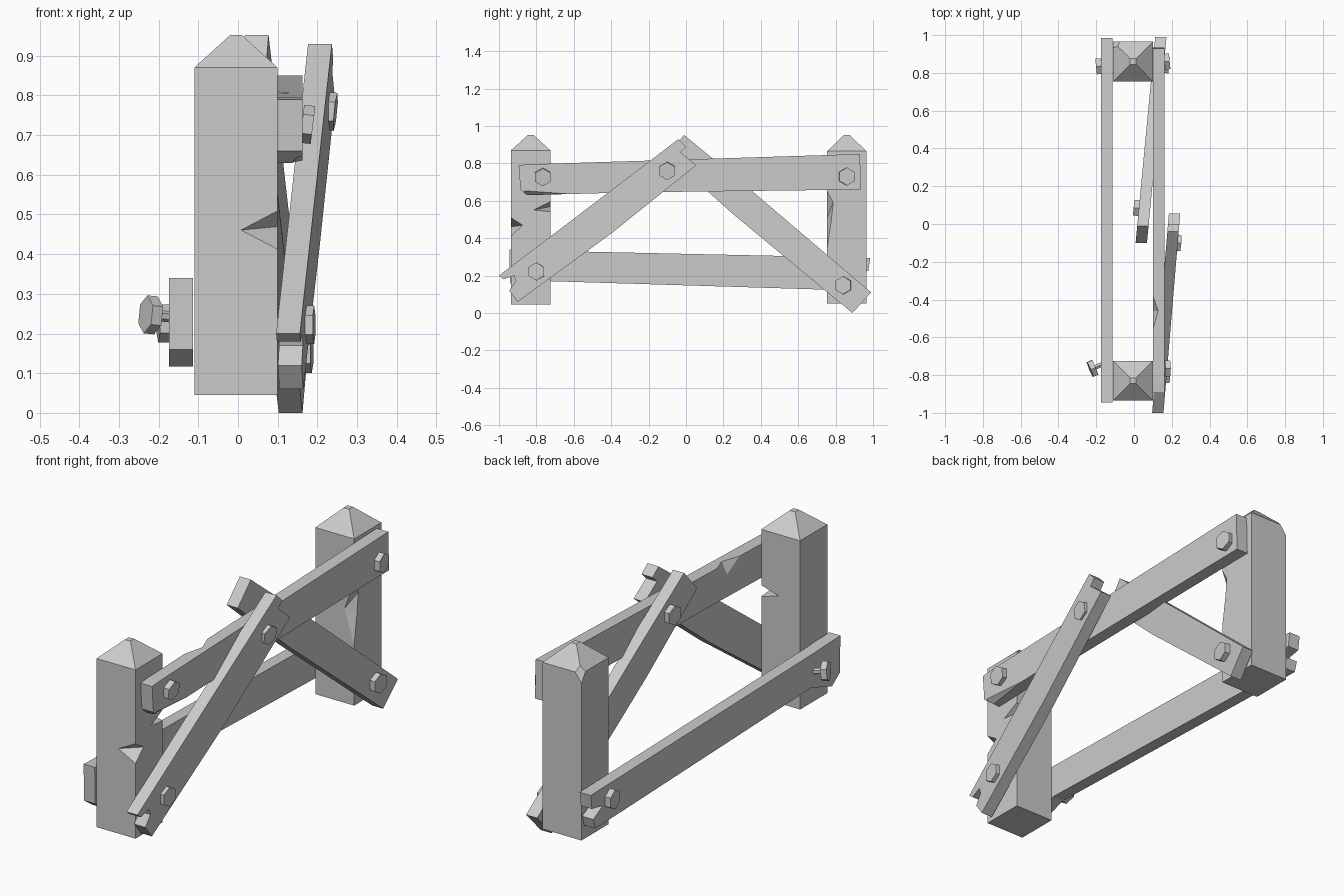
import bpy, bmesh
from mathutils import Matrix, Vector

if "Cube" in bpy.data.objects:
    bpy.data.objects.remove(bpy.data.objects["Cube"])

gray = bpy.data.materials.new("plain gray")
gray.use_nodes = True
gray.diffuse_color = (0.6, 0.6, 0.6, 1)
gray.node_tree.nodes["Principled BSDF"].inputs["Base Color"].default_value = (0.6, 0.6, 0.6, 1)


def finish(name, bm):
    bmesh.ops.recalc_face_normals(bm, faces=bm.faces)
    mesh = bpy.data.meshes.new(name)
    bm.to_mesh(mesh)
    bm.free()
    mesh.materials.append(gray)
    ob = bpy.data.objects.new(name, mesh)
    bpy.context.collection.objects.link(ob)
    return ob


def chip(ob, points):
    """Cut the convex hull of the points out of a part."""
    bm = bmesh.new()
    for p in points:
        bm.verts.new(p)
    bmesh.ops.convex_hull(bm, input=bm.verts)
    cutter = finish("chip_cutter", bm)
    cutter.hide_render = True
    mod = ob.modifiers.new("chip", "BOOLEAN")
    mod.operation, mod.solver, mod.object = "DIFFERENCE", "EXACT", cutter
    graph = bpy.context.evaluated_depsgraph_get()
    mesh = bpy.data.meshes.new_from_object(ob.evaluated_get(graph))
    ob.modifiers.clear()
    ob.data = mesh
    bpy.data.objects.remove(cutter)


def post(name, y0, y1, z0, z1, top):
    """Square post with a blunt pyramid cap."""
    bm = bmesh.new()
    yc = (y0 + y1) / 2
    rings = []
    for xa, xb, ya, yb, z in ((-0.11, 0.10, y0, y1, z0), (-0.11, 0.10, y0, y1, z1),
                              (-0.02, 0.01, yc - 0.015, yc + 0.015, top)):
        rings.append([bm.verts.new(p) for p in
                      ((xa, ya, z), (xb, ya, z), (xb, yb, z), (xa, yb, z))])
    for low, high in zip(rings, rings[1:]):
        for i in range(4):
            j = (i + 1) % 4
            bm.faces.new((low[i], low[j], high[j], high[i]))
    bm.faces.new(rings[0])
    bm.faces.new(rings[-1])
    return finish(name, bm)


def plank(name, outline, x, slope=0.0, thick=0.06):
    """Board with a (y, z) outline, its inner face at x + slope * y."""
    bm = bmesh.new()
    inner = [bm.verts.new((x + slope * y, y, z)) for y, z in outline]
    face = bm.faces.new(inner)
    new = bmesh.ops.extrude_face_region(bm, geom=[face])["geom"]
    bmesh.ops.translate(bm, vec=(thick, 0, 0),
                        verts=[v for v in new if isinstance(v, bmesh.types.BMVert)])
    return finish(name, bm)


def bolt(name, x, y, z, side=1, tilt=(0, 0), shaft=0.05):
    """Hexagonal head on a thin shaft, pointing along x."""
    bm = bmesh.new()
    for radius, depth, offset in ((0.048, 0.028, 0), (0.014, shaft, -shaft / 2)):
        bmesh.ops.create_cone(bm, cap_ends=True, segments=6, radius1=radius, radius2=radius,
                              depth=depth, matrix=Matrix.Translation((0, 0, offset)))
    turn = (Matrix.Rotation(tilt[0], 4, "Y") @ Matrix.Rotation(tilt[1], 4, "Z")
            @ Vector((side, 0, 0)).to_track_quat("Z", "Y").to_matrix().to_4x4())
    bm.transform(Matrix.Translation((x, y, z)) @ turn)
    return finish(name, bm)


# Posts with their gashes
front_post = post("front_post", -0.935, -0.725, 0.045, 0.87, 0.952)
chip(front_post, [(0, -0.94, 0.46), (0.105, -0.94, 0.515), (0.105, -0.94, 0.405), (0.105, -0.87, 0.47)])
chip(front_post, [(0, -0.72, 0.57), (0.105, -0.72, 0.6), (0.105, -0.72, 0.54), (0.105, -0.82, 0.55)])
back_post = post("back_post", 0.755, 0.965, 0.05, 0.865, 0.952)
chip(back_post, [(0.04, 0.75, 0.5), (0.105, 0.75, 0.67), (0.105, 0.75, 0.3), (0.105, 0.79, 0.6), (0.105, 0.78, 0.5)])
chip(back_post, [(-0.12, 0.975, 0.79), (-0.12, 0.90, 0.9), (-0.04, 0.975, 0.9), (-0.12, 0.975, 0.95)])

# Upper rail with splintered edges
upper_rail = plank("upper_rail", [(-0.895, 0.79), (-0.84, 0.795), (0.93, 0.85), (0.935, 0.66),
                                  (-0.3, 0.645), (-0.85, 0.63), (-0.885, 0.66)], 0.10, thick=0.062)
chip(upper_rail, [(0.095, -0.34, 0.83), (0.095, -0.62, 0.83), (0.14, -0.46, 0.83), (0.095, -0.46, 0.74)])
chip(upper_rail, [(0.17, -0.88, 0.62), (0.17, -0.3, 0.62), (0.17, -0.86, 0.66), (0.12, -0.88, 0.62)])

# Lower rail, split at the back end
plank("lower_rail", [(-0.945, 0.34), (-0.72, 0.332), (0.985, 0.295), (0.975, 0.225), (0.89, 0.21),
                     (0.965, 0.17), (0.95, 0.12), (0.75, 0.125), (-0.72, 0.17), (-0.88, 0.117),
                     (-0.94, 0.16)], -0.174)

# Diagonal braces
plank("outer_brace", [(-1.0, 0.2), (-0.04, 0.93), (0.0, 0.89), (-0.03, 0.86), (0.055, 0.79),
                      (-0.4, 0.425), (-0.9, 0.06), (-0.945, 0.12), (-0.91, 0.17), (-0.92, 0.2),
                      (-0.975, 0.18)], 0.18, 0.084)
plank("inner_brace", [(-0.01, 0.952), (0.35, 0.655), (0.99, 0.11), (0.89, 0.0), (0.25, 0.53),
                      (-0.1, 0.845)], 0.018, 0.095)

# Bolts
bolt("upper_front_bolt", 0.175, -0.765, 0.727, tilt=(0.12, 0))
bolt("upper_back_bolt", 0.175, 0.86, 0.73, tilt=(0, 0.1))
bolt("outer_brace_top_bolt", 0.232, -0.10, 0.76, tilt=(0.1, -0.08))
bolt("outer_brace_bottom_bolt", 0.178, -0.80, 0.222, tilt=(0, -0.08))
bolt("inner_brace_bottom_bolt", 0.172, 0.84, 0.148, tilt=(0, -0.09))
bolt("inner_brace_top_bolt", 0.012, 0.085, 0.785, -1, (0, -0.09))
bolt("lower_back_bolt", -0.187, 0.835, 0.225, -1, (0, 0.1))
bolt("lower_front_bolt", -0.22, -0.765, 0.247, -1, (0.1, 0.4), 0.08)
